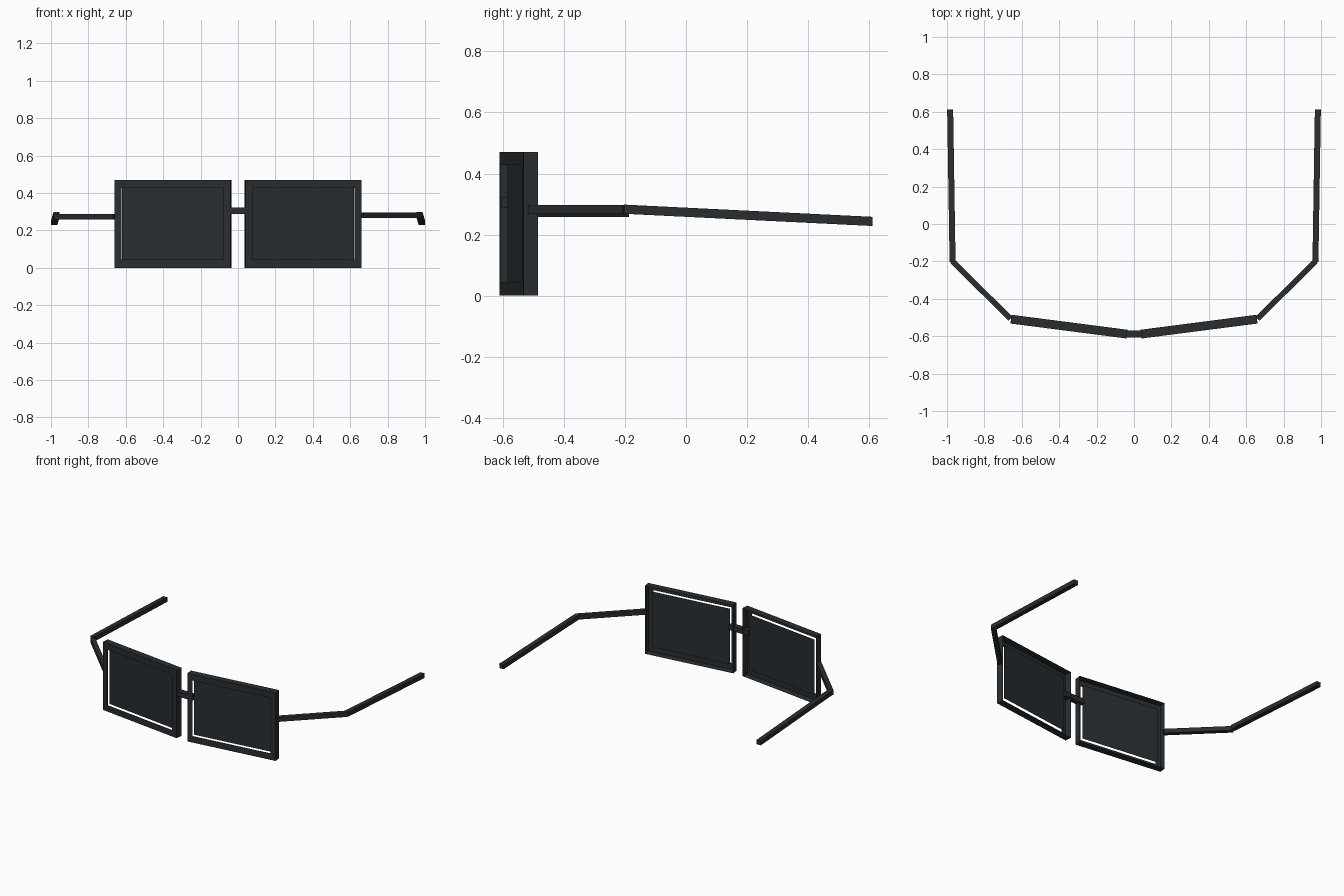
import bpy, bmesh, math
from mathutils import Vector

if "Cube" in bpy.data.objects:
    bpy.data.objects.remove(bpy.data.objects["Cube"])

dark = bpy.data.materials.new("dark_plastic")
dark.diffuse_color = (0.022, 0.027, 0.030, 1)
dark.use_nodes = True
dark.node_tree.nodes["Principled BSDF"].inputs["Base Color"].default_value = dark.diffuse_color

W, H, T = 0.625, 0.47, 0.047          # frame width, height, depth
HOLE = (0.037, 0.588, 0.045, 0.428)   # lens opening
ANGLE = math.radians(7.35)            # wrap angle of each half
START = Vector((0.041, -0.612))       # inner front edge


def add_object(name, bm):
    mesh = bpy.data.meshes.new(name)
    bm.to_mesh(mesh)
    bm.free()
    mesh.materials.append(dark)
    obj = bpy.data.objects.new(name, mesh)
    bpy.context.collection.objects.link(obj)
    return obj


def place(u, depth, z, side):
    # frame-local position to world, wrapped around the face
    c, s = math.cos(ANGLE), math.sin(ANGLE)
    return (side * (START.x + u * c - depth * s), START.y + u * s + depth * c, z)


def rect(bm, u0, u1, z0, z1, depth, side):
    return [bm.verts.new(place(u, depth, z, side))
            for u, z in ((u0, z0), (u1, z0), (u1, z1), (u0, z1))]


def orient(faces, side):
    if side < 0:
        for f in faces:
            f.normal_flip()


def rim(name, side):
    # front ring with outer walls, open at the back
    bm = bmesh.new()
    front = rect(bm, 0, W, 0, H, 0, side)
    hole = rect(bm, *HOLE, 0, side)
    back = rect(bm, 0, W, 0, H, T, side)
    for i in range(4):
        j = (i + 1) % 4
        bm.faces.new((front[i], front[j], hole[j], hole[i]))
        bm.faces.new((front[j], front[i], back[i], back[j]))
    orient(bm.faces, side)
    add_object(name, bm)


def lens(name, side):
    # thin pane floating just behind the ring
    bm = bmesh.new()
    bm.faces.new(rect(bm, *HOLE, 0.022, side))
    orient(bm.faces, side)
    add_object(name, bm)


def beam(name, a, b, width, height):
    # straight square bar between two points
    a, b = Vector(a), Vector(b)
    d = (b - a).normalized()
    across = d.cross(Vector((0, 0, 1))).normalized() * width / 2
    up = across.cross(d).normalized() * height / 2
    bm = bmesh.new()
    ends = [[bm.verts.new(p + across * i + up * j)
             for i, j in ((-1, -1), (1, -1), (1, 1), (-1, 1))] for p in (a, b)]
    bm.faces.new(ends[0])
    bm.faces.new(ends[1])
    for i in range(4):
        j = (i + 1) % 4
        bm.faces.new((ends[0][i], ends[0][j], ends[1][j], ends[1][i]))
    bmesh.ops.recalc_face_normals(bm, faces=bm.faces)
    add_object(name, bm)


for label, side, hinge_z in (("right", 1, 0.282), ("left", -1, 0.273)):
    rim(label + "_frame", side)
    lens(label + "_lens", side)
    # angled hinge piece and ear piece
    beam(label + "_hinge_arm", (side * 0.66, -0.507, hinge_z),
         (side * 0.972, -0.198, hinge_z), 0.03, 0.03)
    beam(label + "_ear_arm", (side * 0.970, -0.203, 0.283),
         (side * 0.983, 0.611, 0.243), 0.032, 0.03)

# nose bridge
beam("nose_bridge", (-0.075, -0.588, 0.305), (0.075, -0.588, 0.305), 0.038, 0.034)
